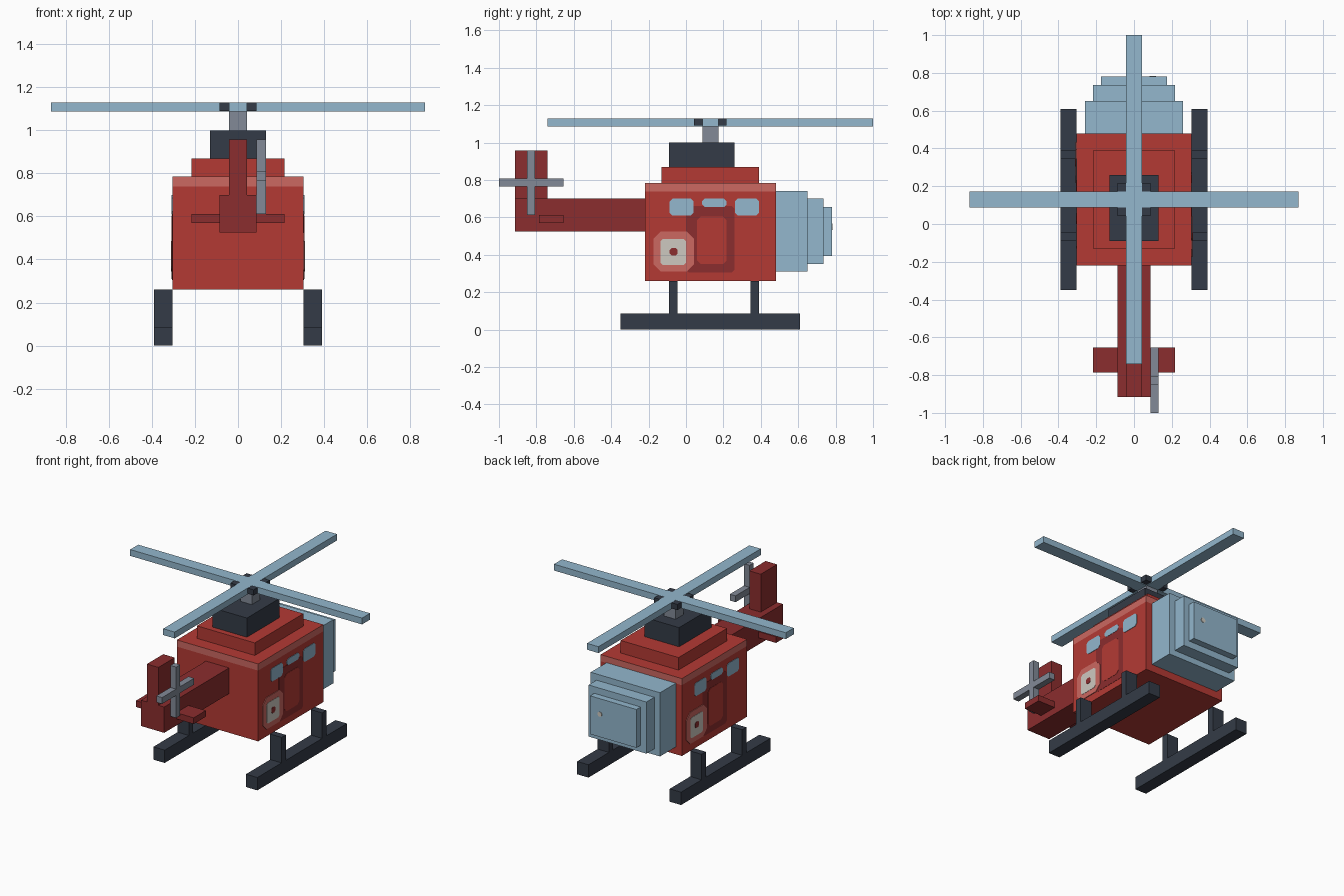
import bpy, bmesh
from mathutils import Vector

cube = bpy.data.objects.get("Cube")
if cube:
    bpy.data.objects.remove(cube, do_unlink=True)


def material(name, rgb):
    """Flat colour given as 0-255 display values, stored as linear."""
    lin = [((c / 255 + 0.055) / 1.055) ** 2.4 for c in rgb]
    m = bpy.data.materials.new(name)
    m.use_nodes = True
    m.diffuse_color = (*lin, 1)
    bsdf = m.node_tree.nodes["Principled BSDF"]
    bsdf.inputs["Base Color"].default_value = (*lin, 1)
    bsdf.inputs["Roughness"].default_value = 0.8
    return m


RED = material("body red", (180, 58, 52))
PINK = material("pale red trim", (204, 104, 97))
MAROON = material("dark red", (139, 45, 46))
BLUE = material("pale blue", (147, 183, 205))
DARK = material("dark slate", (52, 59, 71))
GREY = material("metal grey", (130, 138, 151))
WHITE = material("off white", (206, 201, 192))


def finish(bm, name, *mats):
    bmesh.ops.recalc_face_normals(bm, faces=bm.faces[:])
    mesh = bpy.data.meshes.new(name)
    bm.to_mesh(mesh)
    bm.free()
    for m in mats:
        mesh.materials.append(m)
    obj = bpy.data.objects.new(name, mesh)
    bpy.context.collection.objects.link(obj)
    return obj


def box_mesh(xs, ys, zs):
    bm = bmesh.new()
    bmesh.ops.create_cube(bm, size=1)
    for v in bm.verts:
        v.co = Vector([r[0] if c < 0 else r[1] for c, r in zip(v.co, (xs, ys, zs))])
    return bm


def box(name, mat, xs, ys, zs):
    """Box from ranges; a single x number means symmetric about the middle."""
    if not isinstance(xs, tuple):
        xs = (-xs, xs)
    return finish(box_mesh(xs, ys, zs), name, mat)


# Cabin with a pale band around the top of its walls
HALF, MID = 0.305, 0.13
bm = box_mesh((-HALF, HALF), (-0.22, 0.48), (0.26, 0.785))
bmesh.ops.bisect_plane(bm, geom=bm.verts[:] + bm.edges[:] + bm.faces[:],
                       plane_co=(0, 0, 0.74), plane_no=(0, 0, 1))
bm.normal_update()
for f in bm.faces:
    if abs(f.normal.z) < 0.5 and f.calc_center_median().z > 0.74:
        f.material_index = 1
finish(bm, "cabin", RED, PINK)

# Roof, engine cover and rotor mast
box("roof", RED, 0.217, (-0.13, 0.39), (0.785, 0.87))
box("engine_cover", DARK, 0.13, (-0.09, 0.26), (0.87, 1.0))
box("rotor_mast", GREY, 0.043, (0.087, 0.173), (1.0, 1.09))

# Main rotor
box("rotor_hub", DARK, 0.087, (0.043, 0.217), (1.091, 1.129))
box("rotor_blade_across", BLUE, 0.87, (0.087, 0.173), (1.087, 1.13))
box("rotor_blade_along", BLUE, 0.043, (-0.74, 1.0), (1.087, 1.13))

# Stepped glass nose
box("nose_glass_large", BLUE, 0.26, (0.48, 0.65), (0.31, 0.742))
box("nose_glass_middle", BLUE, 0.217, (0.65, 0.735), (0.35, 0.70))
box("nose_glass_small", BLUE, 0.174, (0.735, 0.78), (0.395, 0.655))

# Tail
box("tail_boom", MAROON, 0.087, (-0.915, -0.22), (0.525, 0.70))
box("tail_fin", MAROON, 0.043, (-0.915, -0.74), (0.70, 0.957))
box("tail_stabilizer", MAROON, 0.217, (-0.785, -0.655), (0.57, 0.612))
box("tail_rotor_upright", GREY, (0.087, 0.13), (-0.849, -0.806), (0.612, 0.957))
box("tail_rotor_level", GREY, (0.087, 0.13), (-1.0, -0.655), (0.765, 0.808))

# Landing gear on both sides
for side, s in (("left", 1), ("right", -1)):
    xs = tuple(sorted((s * HALF, s * 0.39)))
    box(side + "_skid", DARK, xs, (-0.35, 0.61), (0, 0.087))
    box(side + "_rear_strut", DARK, xs, (-0.09, -0.045), (0.087, 0.26))
    box(side + "_front_strut", DARK, xs, (0.345, 0.39), (0.087, 0.26))


def plate(name, mat, y0, y1, z0, z1, cut, thick):
    """Thin plate with clipped corners on each cabin wall, turned half round."""
    outline = [(y0 + cut, z0), (y1 - cut, z0), (y1, z0 + cut), (y1, z1 - cut),
               (y1 - cut, z1), (y0 + cut, z1), (y0, z1 - cut), (y0, z0 + cut)]
    for side, s in (("left", 1), ("right", -1)):
        bm = bmesh.new()
        face = bm.faces.new([bm.verts.new((s * HALF, MID + s * (y - MID), z))
                             for y, z in outline])
        ext = bmesh.ops.extrude_face_region(bm, geom=[face])
        moved = [v for v in ext["geom"] if isinstance(v, bmesh.types.BMVert)]
        bmesh.ops.translate(bm, verts=moved, vec=(s * thick, 0, 0))
        finish(bm, side + "_" + name, mat)


# Painted door, badge and windows
plate("door_frame", MAROON, 0.0, 0.26, 0.305, 0.66, 0.015, 0.0015)
plate("door_panel", RED, 0.06, 0.217, 0.35, 0.605, 0.02, 0.003)
plate("badge_halo", PINK, -0.175, 0.043, 0.31, 0.525, 0.04, 0.0045)
plate("badge_square", WHITE, -0.135, 0.0, 0.345, 0.485, 0.012, 0.006)
plate("badge_dot", MAROON, -0.087, -0.045, 0.397, 0.437, 0.01, 0.0075)
plate("rear_window", BLUE, -0.087, 0.04, 0.61, 0.70, 0.014, 0.003)
plate("door_window", BLUE, 0.086, 0.217, 0.655, 0.70, 0.014, 0.003)
plate("front_window", BLUE, 0.262, 0.39, 0.61, 0.70, 0.014, 0.003)

# Small lamp on the nose glass
bpy.ops.mesh.primitive_cylinder_add(vertices=8, radius=0.017, depth=0.006,
                                    location=(0.1, 0.781, 0.55), rotation=(1.5708, 0, 0))
lamp = bpy.context.object
lamp.name = "nose_lamp"
lamp.data.materials.append(WHITE)
